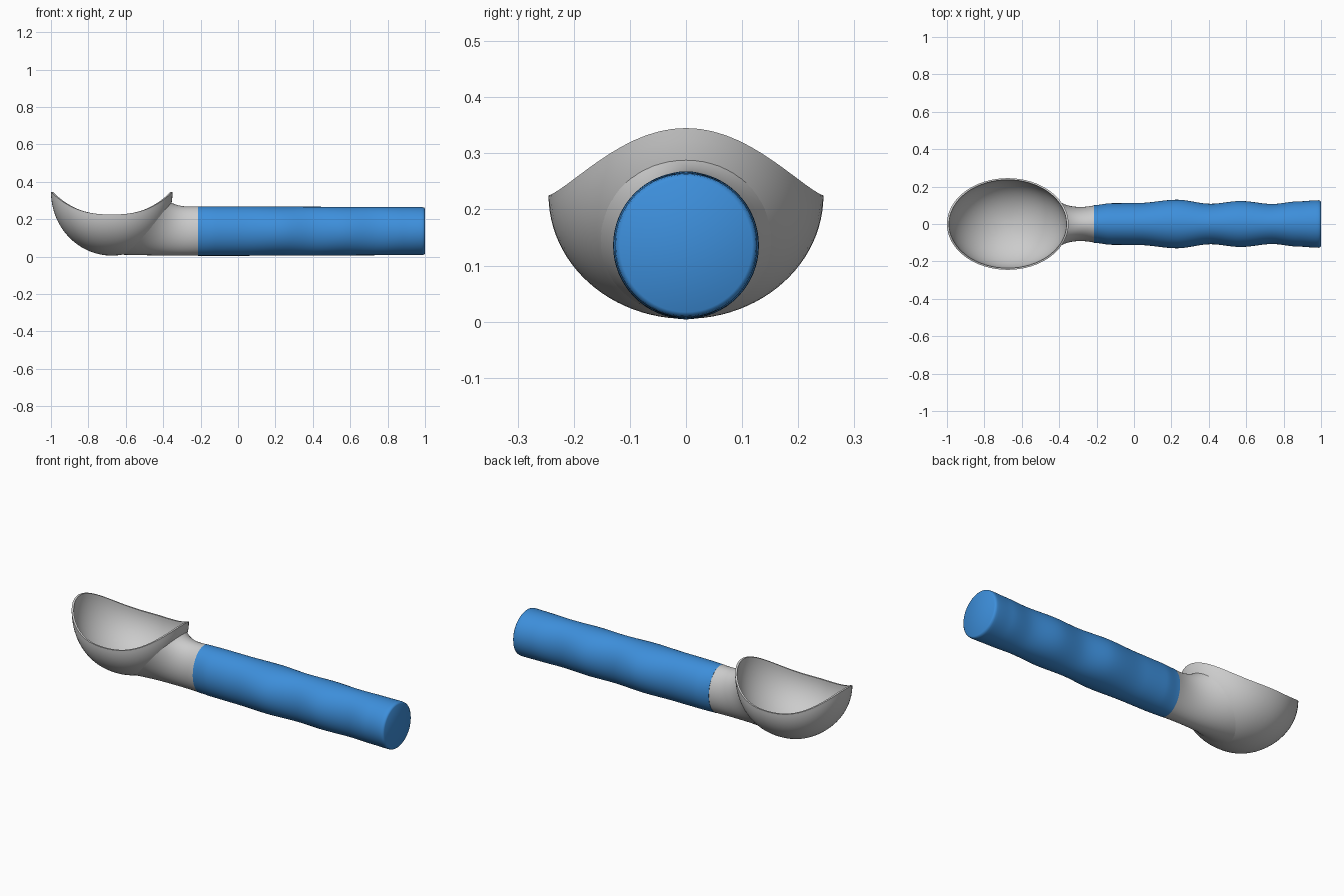
import bpy, math

if "Cube" in bpy.data.objects:
    bpy.data.objects.remove(bpy.data.objects["Cube"])

CX, RX, RY = -0.675, 0.325, 0.245
N = 64


def make_object(name, verts, faces, angle=40):
    mesh = bpy.data.meshes.new(name)
    mesh.from_pydata(verts, [], faces)
    ob = bpy.data.objects.new(name, mesh)
    bpy.context.collection.objects.link(ob)
    bpy.ops.object.select_all(action='DESELECT')
    ob.select_set(True)
    bpy.context.view_layer.objects.active = ob
    bpy.ops.object.mode_set(mode='EDIT')
    bpy.ops.mesh.select_all(action='SELECT')
    bpy.ops.mesh.normals_make_consistent(inside=False)
    bpy.ops.object.mode_set(mode='OBJECT')
    bpy.ops.object.shade_smooth_by_angle(angle=math.radians(angle))
    return ob


def loft(rings, cap_start=True, cap_end=True):
    n = len(rings[0])
    verts = [p for ring in rings for p in ring]
    faces = [(k * n + i, k * n + (i + 1) % n, (k + 1) * n + (i + 1) % n, (k + 1) * n + i)
             for k in range(len(rings) - 1) for i in range(n)]
    if cap_start:
        faces.append(tuple(range(n)))
    if cap_end:
        faces.append(tuple(range(len(verts) - n, len(verts))))
    return verts, faces


def rim_height(c):
    return 0.225 + 0.12 * abs(c) ** 2.6


def bowl_ring(r, rx, ry, floor):
    ring = []
    for i in range(N):
        a = 2 * math.pi * i / N
        h = rim_height(math.cos(a))
        z = floor + (h - floor) * (1 - math.sqrt(max(0, 1 - r * r)))
        ring.append((CX + rx * r * math.cos(a), ry * r * math.sin(a), z))
    return ring


# Scoop bowl: outer shell up to the saddle-shaped rim, then inner shell back down
steps = [math.sin(math.pi / 2 * k / 24) for k in range(1, 25)]
rings = [bowl_ring(r, RX, RY, 0.005) for r in steps]
rings += [bowl_ring(r, RX - 0.011, RY - 0.009, 0.022) for r in reversed(steps)]
make_object("scoop_bowl", *loft(rings))


def bowl_x(y, z):
    # x where the handle side of the outer bowl reaches height z
    lo, hi = 0.0, math.sqrt(1 - (y / RY) ** 2)
    for _ in range(40):
        u = (lo + hi) / 2
        r = math.hypot(u, y / RY)
        h = rim_height(u / max(r, 1e-6))
        if 0.005 + (h - 0.005) * (1 - math.sqrt(max(0, 1 - r * r))) < z:
            lo = u
        else:
            hi = u
    return CX + RX * lo - 0.005


def bezier(a, b, c, d, s):
    t = 1 - s
    return a * t**3 + 3 * b * t * t * s + 3 * c * t * s * s + d * s**3


# Neck: round at the handle, flaring onto the outside of the bowl
rings = []
for k in range(17):
    s = k / 16
    ring = []
    for i in range(N):
        a = 2 * math.pi * i / N
        ca, sa = math.cos(a), math.sin(a)
        end_x = bowl_x(0.16 * ca, 0.150 + 0.140 * sa)
        top = bezier(0.268, 0.268, 0.262, 0.29, s)
        bottom = bezier(0.005, 0.005, 0.006, 0.01, s)
        y = bezier(0.10, 0.08, 0.092, 0.16, s) * ca
        z = (top + bottom) / 2 + (top - bottom) / 2 * sa
        ring.append((-0.21 + (end_x + 0.21) * s, y, z))
    rings.append(ring)
make_object("neck", *loft(rings, True, False))

# Handle: rippled finger grip with constant height and a softly rounded butt
widths = [(-0.213, 0.101), (-0.12, 0.111), (0.02, 0.112), (0.23, 0.130), (0.41, 0.108),
          (0.57, 0.123), (0.74, 0.107), (0.88, 0.121), (0.985, 0.127)]
rings = []


def grip_ring(x, w, h):
    rings.append([(x, w * math.cos(2 * math.pi * i / N),
                   0.136 + h * math.sin(2 * math.pi * i / N)) for i in range(N)])


for (x0, w0), (x1, w1) in zip(widths, widths[1:]):
    for k in range(8):
        t = k / 8
        x = x0 + (x1 - x0) * t
        grip_ring(x, w0 + (w1 - w0) * t * t * (3 - 2 * t), 0.132 - 0.004 * max(0, x))
grip_ring(0.985, 0.127, 0.128)
grip_ring(0.995, 0.125, 0.126)
grip_ring(1.0, 0.118, 0.119)
handle = make_object("handle_grip", *loft(rings), angle=50)
blue = bpy.data.materials.new("blue_grip")
blue.diffuse_color = (0.047, 0.275, 0.71, 1)
blue.use_nodes = True
blue.node_tree.nodes["Principled BSDF"].inputs["Base Color"].default_value = blue.diffuse_color
handle.data.materials.append(blue)
